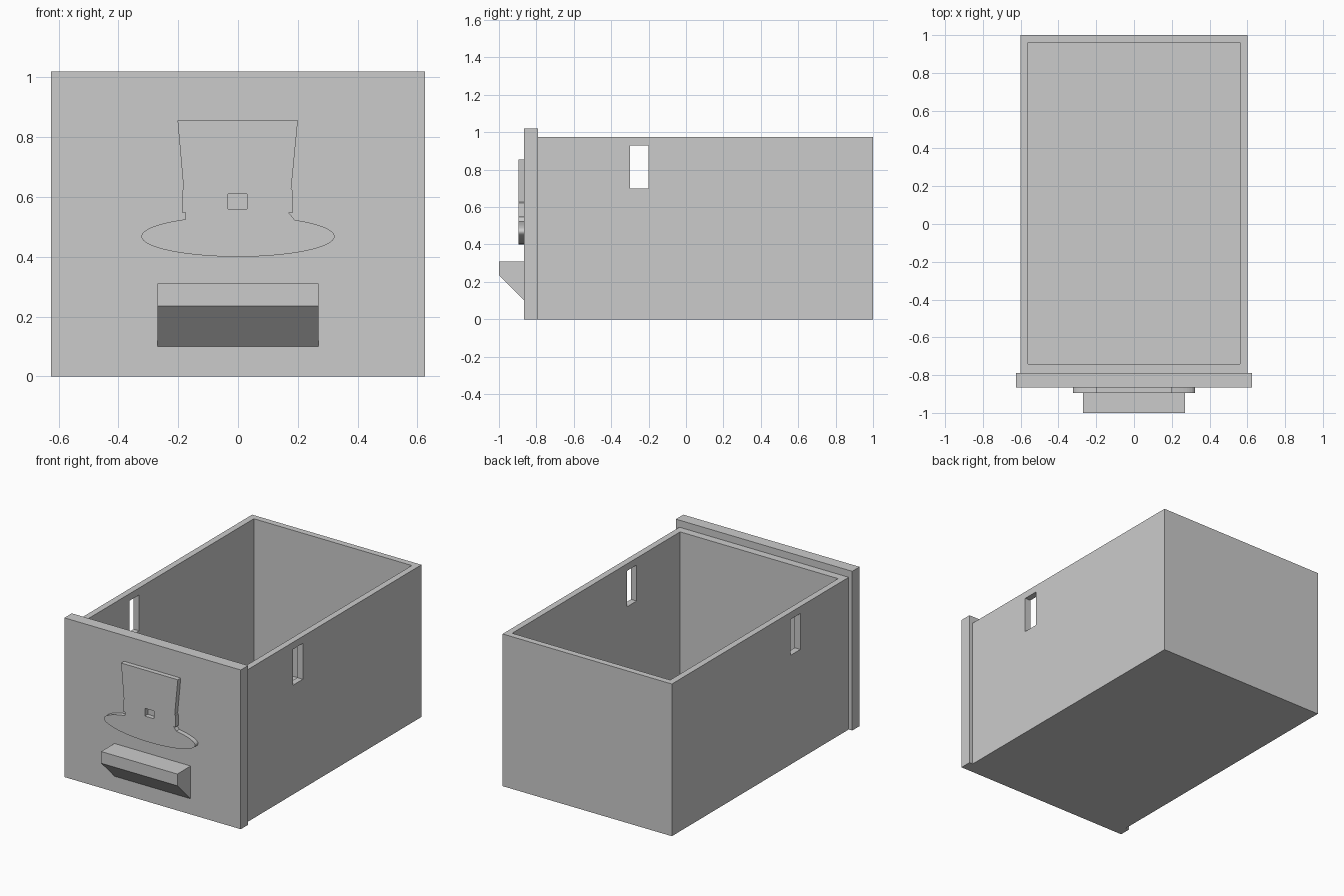
import bpy
import bmesh
from math import cos, sin, radians

if "Cube" in bpy.data.objects:
    bpy.data.objects.remove(bpy.data.objects["Cube"], do_unlink=True)

# Single grey material
grey = bpy.data.materials.new("plain_grey")
grey.use_nodes = True
colour = (0.6, 0.6, 0.6, 1)
grey.diffuse_color = colour
grey.node_tree.nodes["Principled BSDF"].inputs["Base Color"].default_value = colour


def add_object(name, bm):
    bmesh.ops.recalc_face_normals(bm, faces=bm.faces)
    mesh = bpy.data.meshes.new(name)
    bm.to_mesh(mesh)
    bm.free()
    mesh.materials.append(grey)
    obj = bpy.data.objects.new(name, mesh)
    bpy.context.collection.objects.link(obj)
    return obj


def prism(name, points, shift):
    """Extrude a closed outline along a vector."""
    bm = bmesh.new()
    face = bm.faces.new([bm.verts.new(p) for p in points])
    out = bmesh.ops.extrude_face_region(bm, geom=[face])["geom"]
    moved = [v for v in out if isinstance(v, bmesh.types.BMVert)]
    bmesh.ops.translate(bm, verts=moved, vec=shift)
    return add_object(name, bm)


def box(name, x, y, z):
    base = [(x[0], y[0], z[0]), (x[1], y[0], z[0]),
            (x[1], y[1], z[0]), (x[0], y[1], z[0])]
    return prism(name, base, (0, 0, z[1] - z[0]))


def cut(target, cutter):
    mod = target.modifiers.new("cut", "BOOLEAN")
    mod.operation = "DIFFERENCE"
    mod.solver = "EXACT"
    mod.object = cutter
    bpy.context.view_layer.update()
    graph = bpy.context.evaluated_depsgraph_get()
    result = bpy.data.meshes.new_from_object(target.evaluated_get(graph))
    target.modifiers.clear()
    target.data = result
    bpy.data.objects.remove(cutter, do_unlink=True)


# Open drawer box with a slot through both side walls
body = box("drawer_box", (-0.6, 0.6), (-0.79, 1), (0, 0.975))
cut(body, box("cavity_cutter", (-0.56, 0.56), (-0.74, 0.96), (0.04, 1.2)))
cut(body, box("slot_cutter", (-0.8, 0.8), (-0.3, -0.2), (0.7, 0.93)))

# Front panel
box("front_panel", (-0.625, 0.625), (-0.865, -0.79), (0, 1.02))

# Wedge-shaped pull handle
handle = [(-1, 0.31), (-1, 0.235), (-0.865, 0.1), (-0.865, 0.31)]
prism("pull_handle", [(-0.27, y, z) for y, z in handle], (0.54, 0, 0))

# Raised top hat: elliptical brim running under a tapered crown
steps = 56
start, sweep = radians(122.8), radians(243.9)
brim = [(0.323 * cos(start + sweep * i / steps),
         0.468 + 0.068 * sin(start + sweep * i / steps))
        for i in range(steps + 1)]
# the sweep passes under the hat and ends at the right of the crown
brim += [(0.323 * cos(a), 0.468 + 0.068 * sin(a))
         for a in [radians(d) for d in range(12, 59, 6)]]
crown = [(0.169, 0.548), (0.184, 0.548), (0.182, 0.622), (0.178, 0.627),
         (0.2, 0.855), (-0.202, 0.855), (-0.182, 0.627), (-0.186, 0.622),
         (-0.188, 0.548), (-0.175, 0.548)]
hat = prism("top_hat_relief", [(x, -0.895, z) for x, z in brim + crown], (0, 0.03, 0))
cut(hat, box("buckle_cutter", (-0.034, 0.03), (-0.95, -0.8), (0.56, 0.61)))
